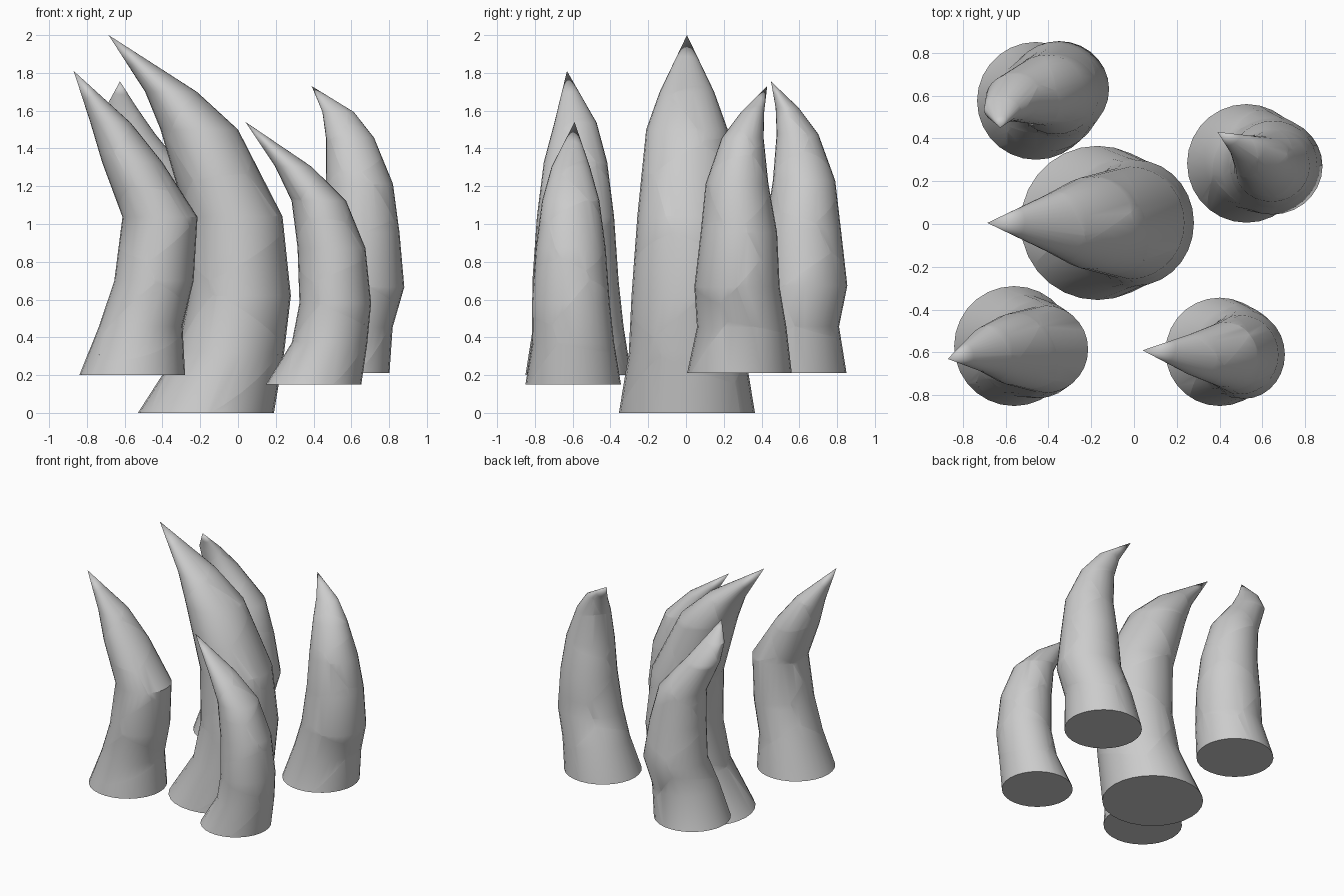
import bpy, bmesh, math, random
from mathutils import Vector

if "Cube" in bpy.data.objects:
    bpy.data.objects.remove(bpy.data.objects["Cube"])

random.seed(4)
SIDES = 28
# Shared taper rules: ring heights as a share of horn height, widths as a share of base radius
FRONT_T = [0, .16, .31, .52, .70, .83]
MAIN_T = FRONT_T[:4] + [.75, .85]
BACK_T = [0, .16, .30, .49, .66, .82, .91]
FRONT_WX = [1, .79, .75, .71, .57, .38]
BACK_WX = [1, .88, .85, .74, .64, .46, .3]
WIDTH_Y = [1, .855, .815, .73, .60, .40, .22]


def make_rings(base_z, tip, radius, heights, widths, path_x, path_y):
    """Horizontal oval rings: (centre, half width, half depth)."""
    return [(Vector((x, y, base_z + t * (tip[2] - base_z))), radius * wx, radius * wy)
            for t, wx, wy, x, y in zip(heights, widths, WIDTH_Y, path_x, path_y)]


def horn_bmesh(rings, tip):
    """Loft the rings and close them to a point."""
    bm = bmesh.new()
    loops = []
    for c, rx, ry in rings:
        angles = [2 * math.pi * i / SIDES for i in range(SIDES)]
        loops.append([bm.verts.new((c.x + rx * math.cos(a), c.y + ry * math.sin(a), c.z))
                      for a in angles])
    top = bm.verts.new(tip)
    bm.faces.new(loops[0][::-1])
    for i in range(SIDES):
        j = (i + 1) % SIDES
        for lo, hi in zip(loops, loops[1:]):
            bm.faces.new((lo[i], lo[j], hi[j], hi[i]))
        bm.faces.new((loops[-1][i], loops[-1][j], top))
    return bm


def crack_seeds(rings, tip, count=13):
    """Scatter cell centres along the horn for the cracked pattern."""
    seeds = [Vector(tip)]
    for k in range(count):
        t = k / count * (len(rings) - 1)
        i = int(t)
        (c0, rx, ry), (c1, _, _) = rings[i], rings[i + 1]
        a = k * 2.4 + random.uniform(-.5, .5)
        seeds.append(c0.lerp(c1, t - i) + Vector((rx * .6 * math.cos(a), ry * .6 * math.sin(a), .08)))
    return seeds


def build_horn(name, base_z, tip, radius, heights, widths, path_x, path_y):
    rings = make_rings(base_z, tip, radius, heights, widths, path_x, path_y)
    whole = horn_bmesh(rings, tip)
    seeds = crack_seeds(rings, tip)
    mesh = bpy.data.meshes.new(name)
    piece_mesh = bpy.data.meshes.new("piece")
    result = bmesh.new()
    # Cut one closed piece around each seed
    for s in seeds:
        cell = whole.copy()
        for other in seeds:
            if other is s or not cell.faces:
                continue
            cut = bmesh.ops.bisect_plane(
                cell, geom=cell.verts[:] + cell.edges[:] + cell.faces[:], dist=1e-5,
                plane_co=(s + other) / 2, plane_no=other - s, clear_outer=True)
            rim = [e for e in cut["geom_cut"]
                   if isinstance(e, bmesh.types.BMEdge) and e.is_boundary]
            if rim:
                bmesh.ops.holes_fill(cell, edges=rim, sides=0)
        cell.to_mesh(piece_mesh)
        cell.free()
        result.from_mesh(piece_mesh)
    result.to_mesh(mesh)
    result.free()
    whole.free()
    bpy.data.meshes.remove(piece_mesh)
    obj = bpy.data.objects.new(name, mesh)
    bpy.context.collection.objects.link(obj)
    bpy.ops.object.select_all(action='DESELECT')
    obj.select_set(True)
    bpy.context.view_layer.objects.active = obj
    bpy.ops.object.shade_smooth_by_angle(angle=math.radians(30))


# Tall central horn
build_horn("main_horn", 0, (-.685, .005, 2), .36, MAIN_T, FRONT_WX,
           [-.17, -.04, .01, -.02, -.205, -.355], [.005] * 6)
# Front pair
build_horn("front_left_horn", .2, (-.87, -.63, 1.81), .28, FRONT_T, FRONT_WX,
           [-.56, -.515, -.445, -.413, -.56, -.675], [-.57] * 2 + [-.585] * 4)
build_horn("front_right_horn", .15, (.04, -.59, 1.54), .253, FRONT_T, FRONT_WX,
           [.40, .485, .515, .495, .428, .293], [-.597] * 2 + [-.61] * 4)
# Back pair, bending sideways as well
build_horn("back_right_horn", .21, (.39, .43, 1.73), .277, BACK_T, BACK_WX,
           [.525, .575, .645, .65, .643, .593, .53], [.283, .295, .27, .28, .27, .30, .353])
build_horn("back_left_horn", .21, (-.625, .45, 1.755), .275, BACK_T, BACK_WX,
           [-.458, -.40, -.35, -.365, -.41, -.565, -.618], [.575, .575, .63, .62, .625, .59, .535])
